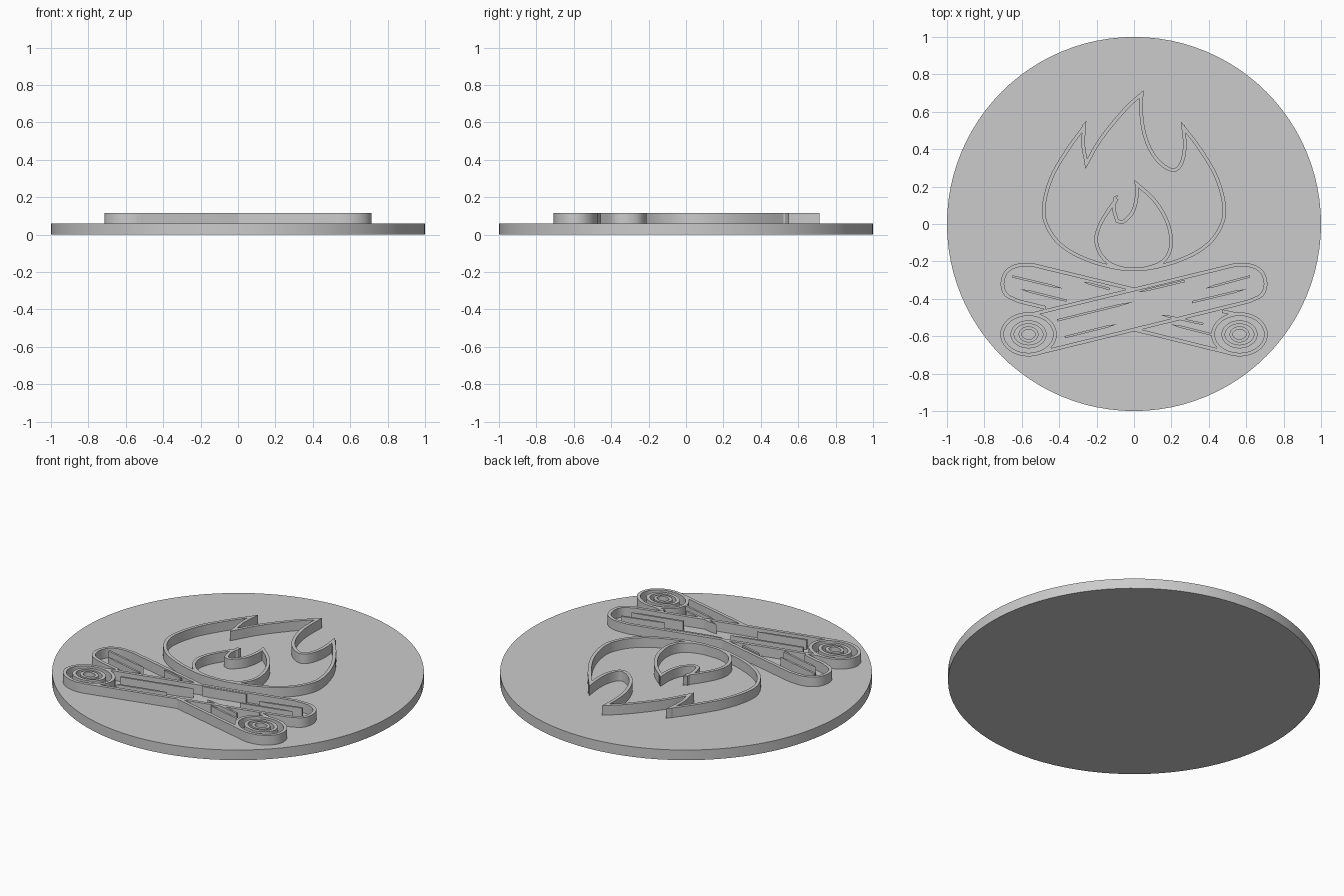
import bpy, bmesh, math
from mathutils import Vector

if "Cube" in bpy.data.objects:
    bpy.data.objects.remove(bpy.data.objects["Cube"])

BASE_TOP, RELIEF_TOP, WALL = 0.06, 0.117, 0.019

grey = bpy.data.materials.new("grey")
grey.diffuse_color = (0.6, 0.6, 0.6, 1)
grey.use_nodes = True
grey.node_tree.nodes["Principled BSDF"].inputs["Base Color"].default_value = grey.diffuse_color


def finish(name, bm):
    bmesh.ops.recalc_face_normals(bm, faces=bm.faces)
    mesh = bpy.data.meshes.new(name)
    bm.to_mesh(mesh)
    bm.free()
    mesh.materials.append(grey)
    ob = bpy.data.objects.new(name, mesh)
    bpy.context.collection.objects.link(ob)
    bpy.context.view_layer.objects.active = ob
    ob.select_set(True)
    bpy.ops.object.shade_smooth_by_angle(angle=math.radians(30))
    ob.select_set(False)
    return ob


def smooth(pts, steps=6):
    """Catmull-Rom curve through the points, sharp at both ends."""
    p = [Vector(q) for q in pts]
    if len(p) == 2:
        return p
    p = [2 * p[0] - p[1]] + p + [2 * p[-1] - p[-2]]
    out = []
    for a, b, c, d in zip(p, p[1:], p[2:], p[3:]):
        for i in range(steps):
            t = i / steps
            out.append(0.5 * (2 * b + (c - a) * t + (2 * a - 5 * b + 4 * c - d) * t * t
                              + (3 * b - a - 3 * c + d) * t ** 3))
    return out + [p[-2]]


def path(*runs):
    """Join smooth runs; every run starts where the last one ended."""
    out = []
    for i, run in enumerate(runs):
        run = smooth(run if i == 0 else [out[-1]] + list(run))
        out += run if i == 0 else run[1:]
    return out


def wall(name, pts, closed, width=WALL):
    """Raised wall along a path, thickened to the left of its direction."""
    if closed and (pts[0] - pts[-1]).length < 1e-4:
        pts = pts[:-1]
    n = len(pts)
    inner = []
    for i, p in enumerate(pts):
        before = pts[i - 1] if closed or i else None
        after = pts[(i + 1) % n] if closed or i < n - 1 else None
        d1 = (p - before).normalized() if before is not None else None
        d2 = (after - p).normalized() if after is not None else d1
        d1 = d1 or d2
        n1, n2 = Vector((-d1.y, d1.x)), Vector((-d2.y, d2.x))
        m = (n1 + n2).normalized()
        inner.append(p + m * width / max(m.dot(n1), 0.3))
    bm = bmesh.new()
    rings = [[bm.verts.new((q.x, q.y, z)) for q in line]
             for line, z in ((pts, BASE_TOP), (pts, RELIEF_TOP),
                             (inner, RELIEF_TOP), (inner, BASE_TOP))]
    for i in range(n if closed else n - 1):
        j = (i + 1) % n
        for k in range(4):
            a, b = rings[k], rings[(k + 1) % 4]
            bm.faces.new((a[i], a[j], b[j], b[i]))
    if not closed:
        for i in (0, -1):
            bm.faces.new([r[i] for r in rings])
    return finish(name, bm)


def ellipse(cx, cy, rx, ry, n=40):
    return [Vector((cx + rx * math.cos(2 * math.pi * i / n),
                    cy + ry * math.sin(2 * math.pi * i / n))) for i in range(n)]


def grain(name, a, b, width=0.012):
    """Tapered sliver of wood grain."""
    a, b = Vector(a), Vector(b)
    d = b - a
    s = Vector((-d.y, d.x)).normalized() * width / 2
    bm = bmesh.new()
    outline = (a, a + d * 0.2 - s, b - s, b + s, a + d * 0.2 + s)
    low = bm.faces.new([bm.verts.new((q.x, q.y, BASE_TOP)) for q in outline])
    up = bmesh.ops.extrude_face_region(bm, geom=[low], use_keep_orig=True)["geom"]
    bmesh.ops.translate(bm, vec=(0, 0, RELIEF_TOP - BASE_TOP),
                        verts=[v for v in up if isinstance(v, bmesh.types.BMVert)])
    return finish(name, bm)


def mirror(pts):
    return [(-x, y) for x, y in pts]


# Round base plate
bm = bmesh.new()
bmesh.ops.create_cone(bm, cap_ends=True, segments=96, radius1=1, radius2=1, depth=BASE_TOP)
bmesh.ops.translate(bm, verts=bm.verts, vec=(0, 0, BASE_TOP / 2))
finish("base_disc", bm)

# Large flame outline, counter-clockwise from the tallest tip
wall("outer_flame", path(
    [(0.05, 0.715), (-0.04, 0.635), (-0.14, 0.52), (-0.205, 0.43), (-0.25, 0.35)],
    [(-0.262, 0.43), (-0.255, 0.55)],
    [(-0.365, 0.4), (-0.455, 0.24), (-0.493, 0.07), (-0.455, -0.05), (-0.37, -0.14),
     (-0.24, -0.205), (-0.1, -0.243), (0, -0.25), (0.1, -0.243), (0.24, -0.205),
     (0.37, -0.14), (0.455, -0.05), (0.493, 0.07), (0.455, 0.24), (0.365, 0.4), (0.25, 0.55)],
    [(0.262, 0.42), (0.245, 0.33), (0.205, 0.298), (0.13, 0.35), (0.075, 0.45),
     (0.05, 0.57), (0.05, 0.715)]), True)

# Small flame outline
wall("inner_flame", path(
    [(0.003, 0.235), (0.005, 0.15), (-0.015, 0.07), (-0.06, 0.022), (-0.083, 0.025)],
    [(-0.097, 0.08), (-0.088, 0.155)],
    [(-0.15, 0.07), (-0.195, -0.01), (-0.212, -0.085), (-0.19, -0.16), (-0.14, -0.215),
     (-0.07, -0.245), (0, -0.25), (0.07, -0.245), (0.15, -0.215), (0.195, -0.16),
     (0.208, -0.08), (0.18, 0.03), (0.11, 0.14), (0.003, 0.235)]), True)

# Front log: lower edge, rounded far end, upper edge
cap = [(0.62, -0.422), (0.69, -0.385), (0.713, -0.32), (0.69, -0.25), (0.625, -0.213),
       (0.53, -0.212)]
wall("front_log", path([(-0.54, -0.707), cap[0]], cap[1:], [(-0.55, -0.474)]), False)

# Rear log, hidden where the front log crosses it
rear = mirror(cap[::-1])
wall("rear_log_far_end", path([(0, -0.34), rear[0]], rear[1:], [(-0.475, -0.457)]), False)
wall("rear_log_upper_edge", path([(0.55, -0.474), (0.475, -0.457)]), False)
wall("rear_log_lower_edge", path([(0, -0.574), (0.54, -0.707)]), False)

# Cut log ends with growth rings
for side, sx in (("left", -0.564), ("right", 0.564)):
    for part, rx, ry in (("rim", 0.151, 0.118), ("outer_ring", 0.096, 0.075),
                         ("inner_ring", 0.053, 0.043)):
        wall(f"{side}_log_{part}", ellipse(sx, -0.59, rx, ry), True,
             WALL if part != "inner_ring" else 0.017)

# Wood grain slivers, each running from its pointed end
for i, (a, b) in enumerate([
        ((0, -0.415), (-0.41, -0.515)), ((-0.09, -0.535), (-0.37, -0.605)),
        ((0.02, -0.365), (0.27, -0.305)), ((0.38, -0.345), (0.62, -0.28)),
        ((0.6, -0.348), (0.31, -0.418)),
        ((-0.38, -0.345), (-0.65, -0.28)), ((-0.61, -0.348), (-0.36, -0.41)),
        ((-0.27, -0.31), (-0.13, -0.348)),
        ((0.2, -0.537), (0.42, -0.592)), ((0.14, -0.485), (0.37, -0.535))]):
    grain(f"wood_grain_{i + 1}", a, b)
